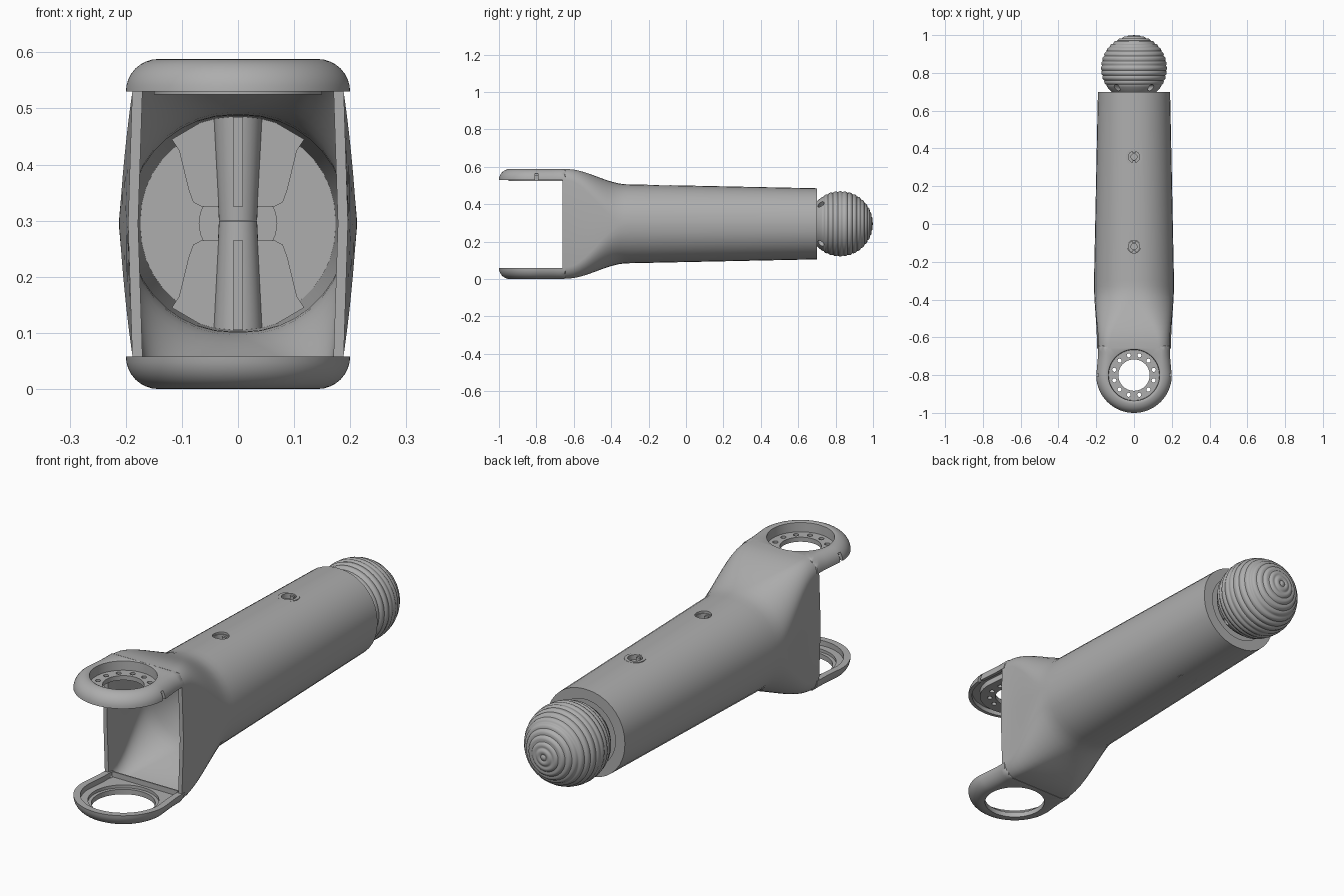
import bpy, bmesh
from math import sin, cos, pi, sqrt
from mathutils import Matrix, Vector

cube = bpy.data.objects.get("Cube")
if cube:
    bpy.data.objects.remove(cube)

grey = bpy.data.materials.new("satin_grey")
grey.use_nodes = True
grey.diffuse_color = (0.42, 0.42, 0.42, 1)
grey.node_tree.nodes["Principled BSDF"].inputs["Base Color"].default_value = grey.diffuse_color

MID = 0.295      # height of the tube axis
EYE = -0.8       # y of the clevis axis


def finish(name, bm):
    bmesh.ops.recalc_face_normals(bm, faces=bm.faces)
    mesh = bpy.data.meshes.new(name)
    bm.to_mesh(mesh)
    bm.free()
    ob = bpy.data.objects.new(name, mesh)
    bpy.context.collection.objects.link(ob)
    mesh.materials.append(grey)
    return ob


def loft(name, rings, cyclic=False):
    """Skin a list of equal rings; close the ends, or join last to first."""
    bm = bmesh.new()
    loops = [[bm.verts.new(p) for p in ring] for ring in rings]
    n = len(loops[0])
    pairs = list(zip(loops, loops[1:])) + ([(loops[-1], loops[0])] if cyclic else [])
    for a, b in pairs:
        for i in range(n):
            j = (i + 1) % n
            bm.faces.new((a[i], a[j], b[j], b[i]))
    if not cyclic:
        bm.faces.new(loops[0])
        bm.faces.new(loops[-1])
    return finish(name, bm)


def box(name, centre, size):
    bm = bmesh.new()
    bmesh.ops.create_cube(bm, size=1, matrix=Matrix.Translation(centre) @ Matrix.Diagonal((*size, 1)))
    return finish(name, bm)


def rod(name, centre, radius, length, axis=(0, 0, 1), sides=24):
    bm = bmesh.new()
    turn = Vector((0, 0, 1)).rotation_difference(Vector(axis)).to_matrix().to_4x4()
    bmesh.ops.create_cone(bm, cap_ends=True, segments=sides, radius1=radius, radius2=radius,
                          depth=length, matrix=Matrix.Translation(centre) @ turn)
    return finish(name, bm)


def cut(ob, cutters):
    bpy.context.view_layer.objects.active = ob
    for c in cutters:
        mod = ob.modifiers.new("cut", 'BOOLEAN')
        mod.operation, mod.solver, mod.object = 'DIFFERENCE', 'EXACT', c
        bpy.ops.object.modifier_apply(modifier=mod.name)
        bpy.data.objects.remove(c)


def lerp(a, b, t):
    return a + (b - a) * t


# Arm shell: rounded box at the clevis flowing into a round tube
def section(y, wall=0.0):
    t = min(1, max(0, (y + 0.64) / 0.33))
    t = t * t * (3 - 2 * t)
    taper = max(0, y + 0.31) / 1.01
    hw = lerp(0.196, 0.212, t) - 0.021 * taper
    hh = lerp(0.293, 0.211, t) - 0.021 * taper
    rad = min(lerp(0.06, 0.215, t), 0.96 * min(hw, hh))
    hw, hh, rad = hw - wall, hh - wall, max(rad - wall, 0.03)
    ring = []
    for q, (sx, sz) in enumerate(((1, 1), (-1, 1), (-1, -1), (1, -1))):
        if q % 2 == 0:
            ring.append((sx * hw, 0))
        for k in range(10):
            a = q * pi / 2 + k * pi / 18
            ring.append((sx * (hw - rad) + rad * cos(a), sz * (hh - rad) + rad * sin(a)))
    bow = 0.06 * (1 - t)
    return [(x * (1 - bow * (z / hh) ** 2), y, MID + z) for x, z in ring]


def shrink(ring, radius, y):
    return [(x * radius / sqrt(x * x + (z - MID) ** 2), y,
             MID + (z - MID) * radius / sqrt(x * x + (z - MID) ** 2)) for x, _, z in ring]


stations = [-0.66 + 0.03 * i for i in range(13)] + [-0.1, 0.2, 0.45]
outer = [section(y) for y in stations + [0.70]]
inner = [section(y, 0.018) for y in stations + [0.66]]
end = outer[-1]
socket = [shrink(end, 0.145, 0.70), shrink(end, 0.145, 0.68)]
shell = loft("arm_shell", inner[::-1] + outer + socket)

SCREWS = (-0.12, 0.355)
cut(shell, [rod("cutter", (0, y, 0.5), 0.034, 0.12) for y in SCREWS])


# Screw bosses with webs inside the tube
def turned(name, profile, centre, sides=32, cyclic=True):
    return loft(name, [[(centre[0] + r * cos(2 * pi * i / sides), centre[1] + r * sin(2 * pi * i / sides), z)
                        for i in range(sides)] for r, z in profile], cyclic)


WEB = [(0.03, 0.03), (0.065, 0.03), (0.08, 0.038), (0.088, 0.06),
       (0.105, 0.13), (0.118, 0.15), (0.06, 0.184), (0.03, 0.19)]
for n, y in enumerate(SCREWS):
    tag = ("front", "rear")[n]
    turned(tag + "_upper_boss", [(0.016, 0.3), (0.016, 0.47), (0.03, 0.47), (0.03, 0.492),
                                 (0.044, 0.492), (0.034, 0.3)], (0, y))
    turned(tag + "_lower_boss", [(0.034, 0.299), (0.044, 0.1)], (0, y), cyclic=False)
    for up in (1, -1):
        half = "upper" if up > 0 else "lower"
        for side in (1, -1):
            loft(f"{tag}_{half}_web", [[(side * x, y + d, MID + up * z) for x, z in WEB]
                                       for d in (-0.008, 0.008)])
            box(f"{tag}_{half}_rib", (0, y + side * 0.045, MID + up * 0.11), (0.018, 0.05, 0.16))
rod("inner_hub", (0, 0.655, MID), 0.07, 0.03, (0, 1, 0))


# Clevis eyes: turned rings whose rear half squares off into the shell
def eye(name, profile, sides=96):
    rings = []
    for r, z in profile:
        ring = []
        for i in range(sides):
            a = 2 * pi * (i + 0.5) / sides
            c, s = cos(a), sin(a)
            reach = r
            if s > 0 and r > 0.145:
                side = r * (1 - 0.05 * min(1, s * 2))
                reach = min(side / max(abs(c), 0.01), (0.15 + (r - 0.15) * 0.2) / s)
            ring.append((reach * c, EYE + reach * s, z))
        rings.append(ring)
    return loft(name, rings, True)


ROUND = [(0.142 + 0.058 * cos(k * pi / 16), 0.058 * sin(k * pi / 16)) for k in range(9)]
top_eye = eye("upper_eye", [(r, 0.53 + h) for r, h in ROUND] +
              [(0.136, 0.585), (0.134, 0.545), (0.083, 0.545), (0.083, 0.525),
               (0.15, 0.525), (0.15, 0.55), (0.184, 0.55), (0.184, 0.53)])
bolts = [rod("cutter", (0.108 * cos(k * pi / 6 + 0.26), EYE + 0.108 * sin(k * pi / 6 + 0.26), 0.535),
             0.011, 0.1, sides=12) for k in range(12)]
notches = [box("cutter", (s * 0.195, EYE, 0.54), (0.04, 0.016, 0.05)) for s in (1, -1)]
cut(top_eye, bolts + notches)
eye("lower_eye", [(r, 0.058 - h) for r, h in ROUND] +
    [(0.128, 0), (0.128, 0.022), (0.142, 0.022), (0.142, 0.035),
     (0.172, 0.035), (0.172, 0.058)])

# Ridged ball at the rear end
BALL_Y, STEPS, TURN = 0.825, 128, 2.6
rings = []
for i in range(1, STEPS + 1):
    a = TURN * i / STEPS
    ridge = abs(sin(a * 20 + pi / 2)) if a < 2.15 else 0.6
    r = 0.170 + 0.005 * ridge
    y = max(BALL_Y + r * cos(a), 0.675)
    rings.append([(r * sin(a) * cos(2 * pi * k / 64), y, MID + r * sin(a) * sin(2 * pi * k / 64))
                  for k in range(64)])
ball = loft("ridged_ball", rings)
holes = []
for sx in (1, -1):
    for sz in (1, -1):
        d = Vector((sx * 0.65, 0, sz * 0.76))
        holes.append(rod("cutter", Vector((0, 0.722, MID)) + d * 0.14, 0.017, 0.09, d))
cut(ball, holes)

# Soft shading that keeps hard edges
bpy.ops.object.select_all(action='DESELECT')
for ob in bpy.context.collection.objects:
    if ob.type == 'MESH' and ob.data.materials and ob.data.materials[0] == grey:
        ob.select_set(True)
        bpy.context.view_layer.objects.active = ob
bpy.ops.object.shade_smooth_by_angle(angle=0.6)
